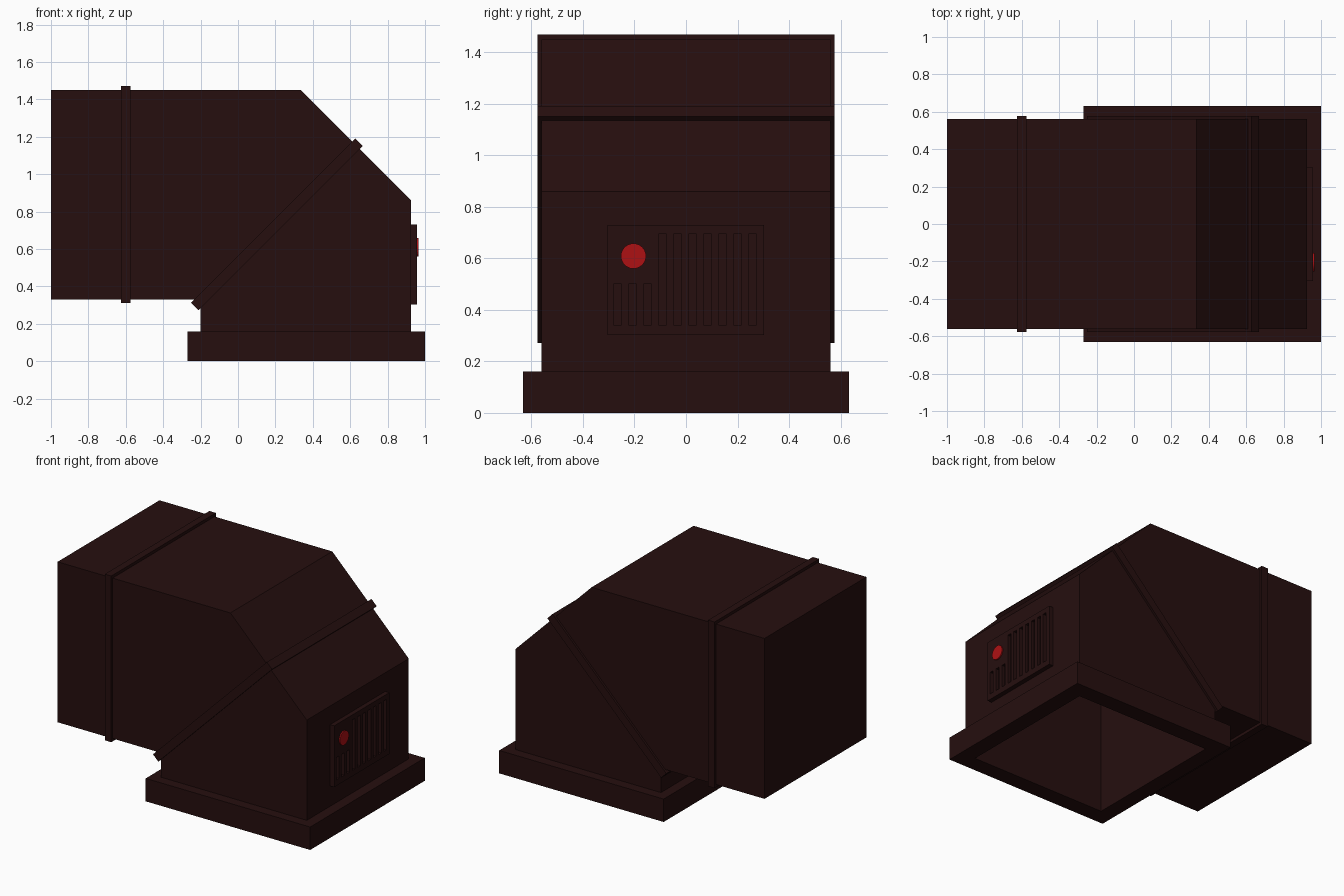
import bpy, bmesh, math
from mathutils import Matrix

if "Cube" in bpy.data.objects:
    bpy.data.objects.remove(bpy.data.objects["Cube"])


def material(name, rgb):
    m = bpy.data.materials.new(name)
    m.diffuse_color = (*rgb, 1)
    m.use_nodes = True
    m.node_tree.nodes["Principled BSDF"].inputs["Base Color"].default_value = m.diffuse_color
    return m


DARK = material("dark brown metal", (0.019, 0.0045, 0.0045))
RED = material("red light", (0.42, 0.0055, 0.007))


def make(name, bm, mat):
    bmesh.ops.recalc_face_normals(bm, faces=bm.faces)
    me = bpy.data.meshes.new(name)
    bm.to_mesh(me)
    bm.free()
    ob = bpy.data.objects.new(name, me)
    me.materials.append(mat)
    bpy.context.collection.objects.link(ob)
    return ob


def prism(name, pts, half_y, mat=DARK):
    """Extrude an x-z outline across y, symmetric about y = 0."""
    bm = bmesh.new()
    face = bm.faces.new([bm.verts.new((x, -half_y, z)) for x, z in pts])
    ext = bmesh.ops.extrude_face_region(bm, geom=[face])
    verts = [v for v in ext["geom"] if isinstance(v, bmesh.types.BMVert)]
    bmesh.ops.translate(bm, verts=verts, vec=(0, 2 * half_y, 0))
    return make(name, bm, mat)


def add_box(bm, x0, x1, y0, y1, z0, z1):
    mat = Matrix.Translation(((x0 + x1) / 2, (y0 + y1) / 2, (z0 + z1) / 2))
    mat = mat @ Matrix.Diagonal((x1 - x0, y1 - y0, z1 - z0, 1))
    bmesh.ops.create_cube(bm, size=1, matrix=mat)


def box(name, *dims):
    bm = bmesh.new()
    add_box(bm, *dims)
    return make(name, bm, DARK)


def cut(ob, cutter):
    mod = ob.modifiers.new("cut", 'BOOLEAN')
    mod.operation = 'DIFFERENCE'
    mod.solver = 'EXACT'
    mod.object = cutter
    cutter.hide_render = True
    cutter.hide_set(True)


# elbow duct body, base flange and straps
body = prism("duct_body", [(-1, 0.33), (-0.2, 0.33), (-0.2, 0.16), (0.925, 0.16),
                           (0.925, 0.86), (0.335, 1.45), (-1, 1.45)], 0.562)
flange = box("base_flange", -0.27, 1.0, -0.632, 0.632, 0, 0.16)
box("straight_strap", -0.625, -0.575, -0.577, 0.577, 0.31, 1.47)
strap = prism("diagonal_strap", [(-0.252, 0.312), (-0.212, 0.272),
                                 (0.667, 1.151), (0.627, 1.191)], 0.577)

# hollow opening reaching up from below
cavity = prism("cavity_cutter", [(-0.16, -0.1), (0.885, -0.1), (0.885, 0.84),
                                 (0.315, 1.41), (-0.16, 1.41)], 0.516)
for part in (body, flange, strap):
    cut(part, cavity)

# vent panel with recessed slots, shorter below the light
panel = box("vent_panel", 0.915, 0.957, -0.305, 0.303, 0.302, 0.73)
bm = bmesh.new()
for i in range(10):
    y = -0.266 + 0.0582 * i
    add_box(bm, 0.935, 1.0, y - 0.015, y + 0.015, 0.342, 0.5 if i < 3 else 0.695)
cut(panel, make("slot_cutter", bm, DARK))

# round red light
bm = bmesh.new()
bmesh.ops.create_cone(bm, cap_ends=True, segments=24, radius1=0.049, radius2=0.049, depth=0.016,
                      matrix=Matrix.Translation((0.957, -0.204, 0.609))
                      @ Matrix.Rotation(math.pi / 2, 4, 'Y'))
make("red_light", bm, RED)
